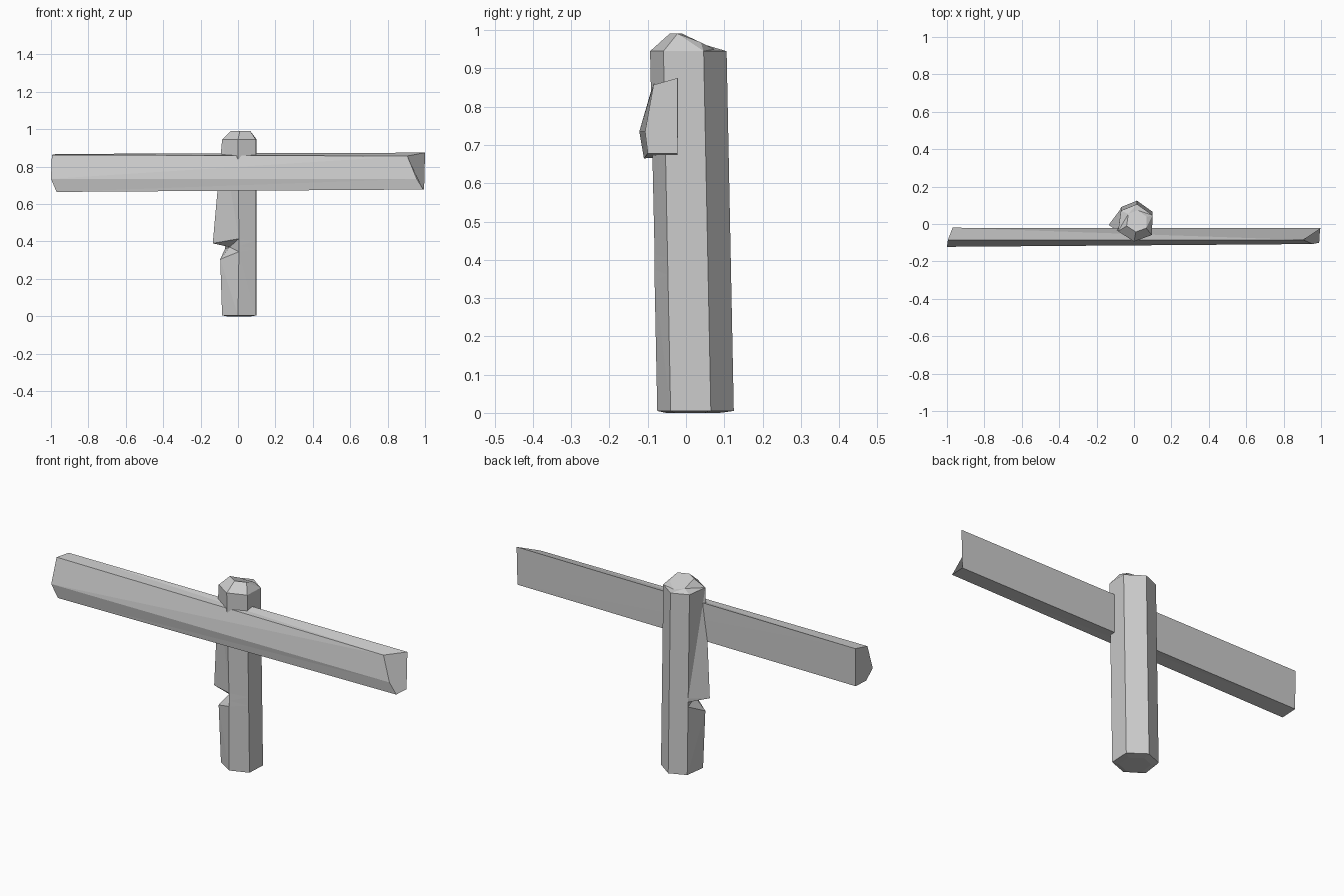
import bpy
import bmesh

cube = bpy.data.objects.get("Cube")
if cube:
    bpy.data.objects.remove(cube, do_unlink=True)

grey = bpy.data.materials.new("weathered grey")
grey.use_nodes = True
colour = (0.6, 0.6, 0.6, 1)
grey.diffuse_color = colour
grey.node_tree.nodes["Principled BSDF"].inputs["Base Color"].default_value = colour


def loft(name, rings):
    """Skin a closed solid through rings with equal point counts."""
    bm = bmesh.new()
    loops = [[bm.verts.new(p) for p in ring] for ring in rings]
    n = len(loops[0])
    for a, b in zip(loops, loops[1:]):
        for i in range(n):
            j = (i + 1) % n
            bm.faces.new((a[i], a[j], b[j], b[i]))
    bm.faces.new(loops[0])
    bm.faces.new(loops[-1])
    bmesh.ops.remove_doubles(bm, verts=bm.verts, dist=0.0005)
    bmesh.ops.triangulate(bm, faces=[f for f in bm.faces if len(f.verts) == 4])
    bmesh.ops.recalc_face_normals(bm, faces=bm.faces)
    mesh = bpy.data.meshes.new(name)
    bm.to_mesh(mesh)
    bm.free()
    mesh.materials.append(grey)
    obj = bpy.data.objects.new(name, mesh)
    bpy.context.collection.objects.link(obj)
    return obj


# Post outline, counted clockwise from the back corner
HEX = [(0.016, 0.125), (0.10, 0.065), (0.095, -0.04),
       (0.0, -0.075), (-0.085, -0.02), (-0.07, 0.09)]
FRONT, LEFT_EDGE = 3, 4


def post_ring(z, edge=None, front_z=None):
    """Hexagon leaning forward with height; edge moves the splintered corner."""
    ring = [(x, y - 0.02 * z, z) for x, y in HEX]
    if edge:
        ring[LEFT_EDGE] = edge
    if front_z:
        ring[FRONT] = (0.005, -0.082, front_z)
    return ring


foot = [(x * 0.7, y * 0.7, 0) for x, y in HEX]
top = post_ring(0.945)
# Worn cap, sloping down to the back
cap = [(0.01 + x * 0.58, 0.012 + y * 0.58, 0.982 - 0.3 * max(y, -0.03))
       for x, y, z in top]

loft("post", [
    foot,
    post_ring(0.005),
    post_ring(0.36, (-0.095, -0.025, 0.305), 0.345),   # lower lip of the notch
    post_ring(0.385, (-0.045, -0.01, 0.37), 0.375),    # notch floor
    post_ring(0.405, (-0.135, -0.005, 0.39), 0.415),   # splinter tip
    top,
    cap,
])

# Crossboard with a ridged front and unevenly cut ends
left_end = [(-0.97, -0.02, 0.868), (-0.995, -0.085, 0.863),
            (-1.0, -0.122, 0.735), (-0.97, -0.11, 0.665), (-0.97, -0.022, 0.67)]
right_end = [(1.0, -0.022, 0.875), (0.905, -0.085, 0.857),
             (0.955, -0.107, 0.735), (0.99, -0.10, 0.678), (0.995, -0.022, 0.678)]
loft("crossboard", [left_end, right_end])
